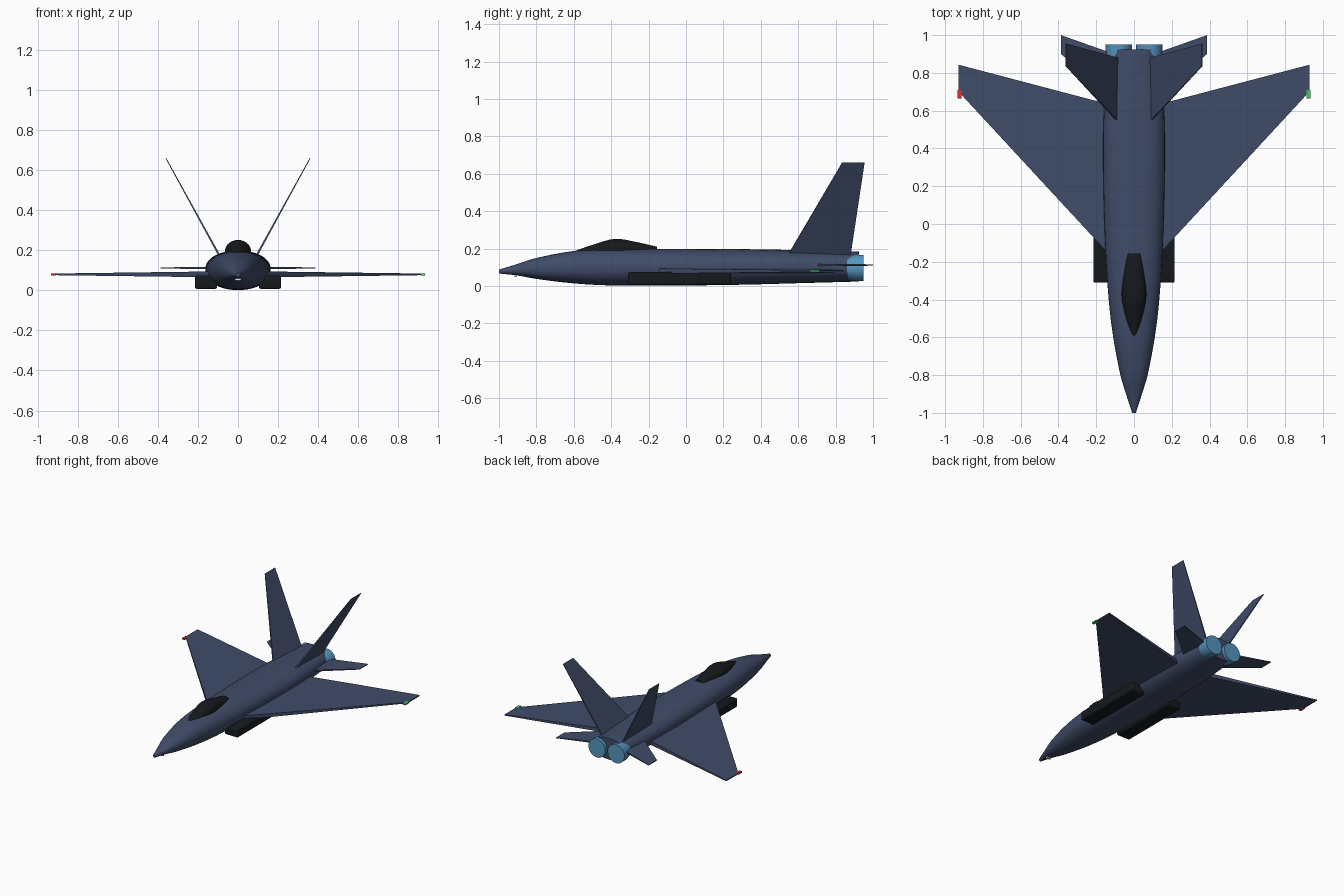
import bpy, bmesh
from math import cos, sin, pi, radians
from mathutils import Vector

if "Cube" in bpy.data.objects:
    bpy.data.objects.remove(bpy.data.objects["Cube"])


def material(name, rgb):
    m = bpy.data.materials.new(name)
    m.diffuse_color = (*rgb, 1)
    m.use_nodes = True
    m.node_tree.nodes["Principled BSDF"].inputs["Base Color"].default_value = m.diffuse_color
    return m


HULL = material("hull_blue", (0.05, 0.072, 0.14))
BLACK = material("black", (0.008, 0.01, 0.012))
GLOW = material("engine_blue", (0.09, 0.3, 0.52))
RED = material("red", (0.7, 0.03, 0.03))
GREEN = material("green", (0.05, 0.6, 0.12))
WHITE = material("white", (0.8, 0.85, 0.85))


def finish(bm, name, mat, smooth=None):
    bmesh.ops.recalc_face_normals(bm, faces=bm.faces)
    mesh = bpy.data.meshes.new(name)
    bm.to_mesh(mesh)
    bm.free()
    mesh.materials.append(mat)
    ob = bpy.data.objects.new(name, mesh)
    bpy.context.collection.objects.link(ob)
    if smooth:
        bpy.ops.object.select_all(action='DESELECT')
        bpy.context.view_layer.objects.active = ob
        ob.select_set(True)
        bpy.ops.object.shade_smooth_by_angle(angle=radians(smooth))
    return ob


def bridge(bm, loops):
    rings = [[bm.verts.new(p) for p in loop] for loop in loops]
    n = len(rings[0])
    for a, b in zip(rings, rings[1:]):
        for i in range(n):
            j = (i + 1) % n
            bm.faces.new((a[i], a[j], b[j], b[i]))
    bm.faces.new(rings[0])
    bm.faces.new(rings[-1])


def hermite(stations, steps):
    # smooth interpolation between (y, half width, bottom, top) stations
    s = [Vector(p) for p in stations]
    m = []
    for i in range(len(s)):
        a, b = s[max(i - 1, 0)], s[min(i + 1, len(s) - 1)]
        m.append((b - a) / (b[0] - a[0]))
    out = []
    for i in range(len(s) - 1):
        h = s[i + 1][0] - s[i][0]
        for k in range(steps):
            t = k / steps
            out.append(s[i] * (2*t**3 - 3*t*t + 1) + m[i] * h * (t**3 - 2*t*t + t)
                       + s[i + 1] * (3*t*t - 2*t**3) + m[i + 1] * h * (t**3 - t*t))
    return out + [s[-1]]


def body(name, stations, mat, power, n=40, steps=4):
    stations = [Vector(p) for p in stations]
    e = 2 / power
    loops = []
    for y, w, lo, hi in hermite(stations, steps):
        loop = []
        for i in range(n):
            c, s = cos(2*pi*i/n), sin(2*pi*i/n)
            cx = abs(c)**e * (1 if c > 0 else -1)
            sz = abs(s)**e * (1 if s > 0 else -1)
            loop.append((w * cx, y, (lo + hi)/2 + (hi - lo)/2 * sz))
        loops.append(loop)
    bm = bmesh.new()
    bridge(bm, loops)
    return finish(bm, name, mat, 40)


def panel(name, side, root, tip, root_t, tip_t, offset):
    # root and tip: (x, z, leading y, trailing y)
    bm = bmesh.new()
    off = Vector(offset).normalized()
    loops = []
    for (x, z, y0, y1), t in ((root, root_t), (tip, tip_t)):
        d = off * t / 2
        loops.append([((x + s * d.x) * side, y, z + s * d.z)
                      for y, s in ((y0, -1), (y1, -1), (y1, 1), (y0, 1))])
    bridge(bm, loops)
    return finish(bm, name, HULL)


def box(name, centre, size, mat, bevel=0):
    bm = bmesh.new()
    bmesh.ops.create_cube(bm, size=1)
    bmesh.ops.scale(bm, vec=size, verts=bm.verts)
    bmesh.ops.translate(bm, vec=centre, verts=bm.verts)
    if bevel:
        bmesh.ops.bevel(bm, geom=bm.edges[:], offset=bevel, segments=3,
                        profile=0.5, affect='EDGES')
    return finish(bm, name, mat, 30 if bevel else None)


def engine(name, x):
    bm = bmesh.new()
    rings = [(0.86, 0.062), (0.905, 0.07), (0.95, 0.07)]
    bridge(bm, [[(x + r*cos(2*pi*i/32), y, 0.097 + r*sin(2*pi*i/32))
                 for i in range(32)] for y, r in rings])
    return finish(bm, name, GLOW, 40)


# fuselage
body("fuselage", [
    (-1.0, 0.010, 0.067, 0.088), (-0.9, 0.042, 0.056, 0.118),
    (-0.8, 0.072, 0.038, 0.150), (-0.6, 0.110, 0.014, 0.187),
    (-0.4, 0.134, 0.003, 0.198), (-0.1, 0.153, 0.002, 0.199),
    (0.3, 0.163, 0.007, 0.197), (0.6, 0.159, 0.015, 0.192),
    (0.925, 0.130, 0.024, 0.184)], HULL, 2.25)

# canopy
body("canopy", [
    (-0.61, 0.008, 0.160, 0.182), (-0.5, 0.042, 0.150, 0.220),
    (-0.38, 0.065, 0.140, 0.252), (-0.27, 0.054, 0.150, 0.236),
    (-0.155, 0.034, 0.170, 0.210)], BLACK, 2, n=28)

for side, label, lamp in ((-1, "left", RED), (1, "right", GREEN)):
    # main wing, tailplane and canted fin
    panel(label + "_wing", side, (0.10, 0.08, -0.195, 0.625),
          (0.928, 0.08, 0.70, 0.843), 0.03, 0.008, (0, 0, 1))
    panel(label + "_tailplane", side, (0.09, 0.112, 0.655, 0.895),
          (0.387, 0.112, 0.90, 1.0), 0.014, 0.005, (0, 0, 1))
    panel(label + "_fin", side, (0.088, 0.165, 0.545, 0.88),
          (0.36, 0.66, 0.835, 0.955), 0.010, 0.004, (0.876, 0, -0.482))
    # intake box, engine nozzle and wingtip light
    box(label + "_intake", (side * 0.160, -0.035, 0.041),
        (0.11, 0.55, 0.066), BLACK, 0.009)
    engine(label + "_nozzle", side * 0.08)
    box(label + "_wingtip_light", (side * 0.923, 0.687, 0.08),
        (0.022, 0.046, 0.01), lamp)

# sensor under the nose
box("nose_sensor", (0, -0.91, 0.054), (0.03, 0.015, 0.01), WHITE)
